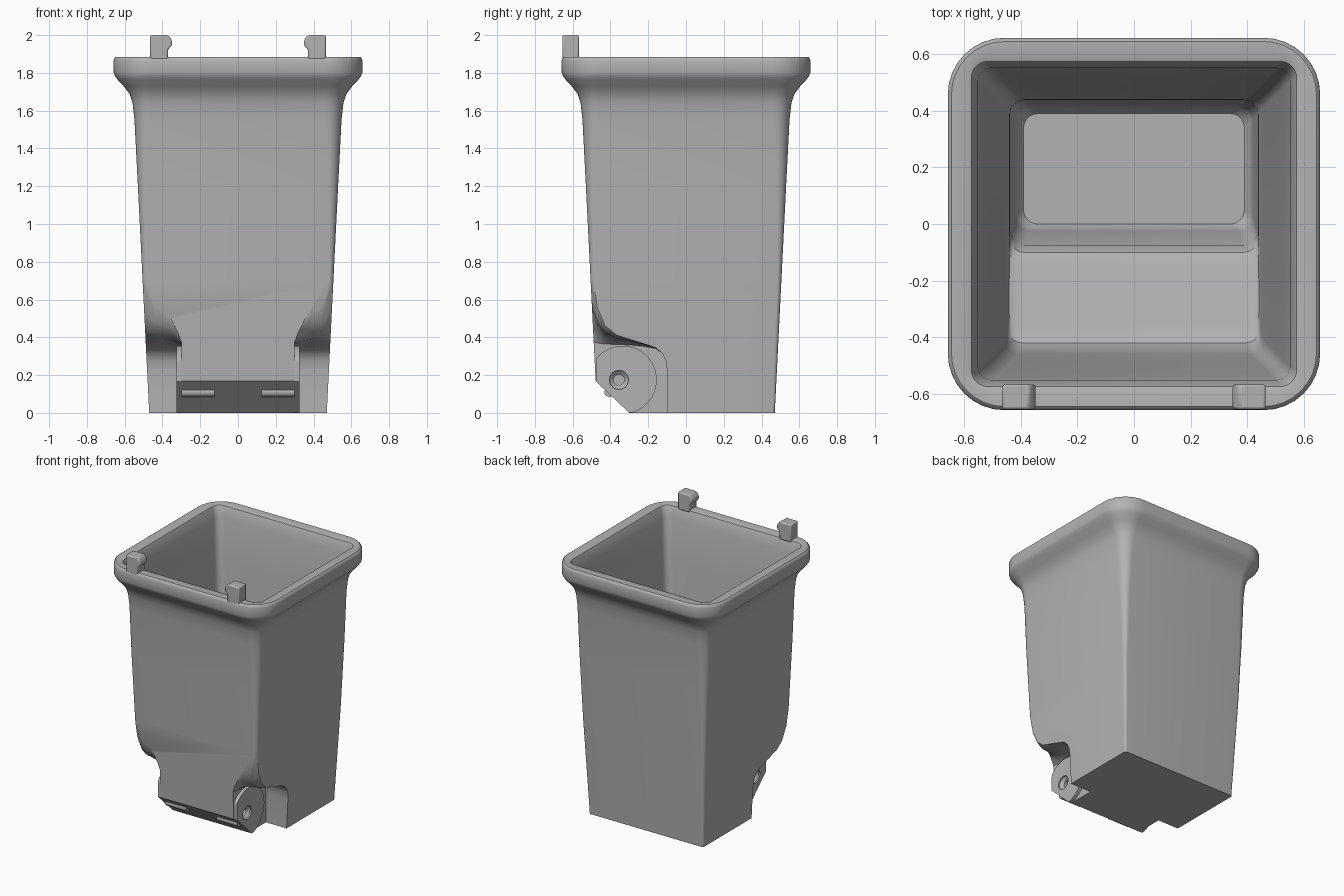
import bpy
import bmesh
from math import sin, cos, pi, radians

cube = bpy.data.objects.get("Cube")
if cube:
    bpy.data.objects.remove(cube, do_unlink=True)

grey = bpy.data.materials.new("mid grey plastic")
grey.use_nodes = True
grey.diffuse_color = (0.45, 0.45, 0.45, 1)
grey.node_tree.nodes["Principled BSDF"].inputs["Base Color"].default_value = grey.diffuse_color


def loft(name, rings):
    """Closed solid through rings of equal point count, capped at both ends."""
    bm = bmesh.new()
    loops = [[bm.verts.new(p) for p in ring] for ring in rings]
    n = len(rings[0])
    for a, b in zip(loops, loops[1:]):
        for i in range(n):
            j = (i + 1) % n
            bm.faces.new((a[i], a[j], b[j], b[i]))
    bm.faces.new(loops[0][::-1])
    bm.faces.new(loops[-1])
    bmesh.ops.recalc_face_normals(bm, faces=bm.faces[:])
    mesh = bpy.data.meshes.new(name)
    bm.to_mesh(mesh)
    bm.free()
    ob = bpy.data.objects.new(name, mesh)
    bpy.context.collection.objects.link(ob)
    mesh.materials.append(grey)
    return ob


def rounded_rect(z, half, r, front=None):
    """Horizontal rounded rectangle; front overrides the -y edge."""
    y0 = -half if front is None else front
    ring = []
    for k, (x, y) in enumerate([(half - r, half - r), (r - half, half - r),
                                (r - half, y0 + r), (half - r, y0 + r)]):
        for i in range(9):
            a = (k + i / 8) * pi / 2
            ring.append((x + r * cos(a), y + r * sin(a), z))
    return ring


def circle(x, y, z, r, n=40):
    return [(x, y + r * cos(2 * pi * i / n), z + r * sin(2 * pi * i / n)) for i in range(n)]


def activate(ob):
    bpy.ops.object.select_all(action='DESELECT')
    ob.select_set(True)
    bpy.context.view_layer.objects.active = ob


def combine(ob, other, operation):
    activate(ob)
    mod = ob.modifiers.new(operation.lower(), 'BOOLEAN')
    mod.operation = operation
    mod.solver = 'EXACT'
    mod.object = other
    bpy.ops.object.modifier_apply(modifier=mod.name)
    bpy.data.objects.remove(other, do_unlink=True)


# Tapered shell: up the outside, over the rim, down the inside to a stepped floor
outside = [(0, .47, .015), (.3, .485, .02), (.7, .505, .025), (1.2, .53, .05),
           (1.55, .548, .08), (1.64, .558, .09), (1.69, .575, .11),
           (1.73, .605, .14), (1.765, .638, .17), (1.785, .652, .19),
           (1.8, .658, .2), (1.865, .658, .2), (1.878, .654, .196), (1.885, .645, .187)]
inside = [(1.885, .59, .075), (1.88, .575, .06), (1.865, .568, .055),
          (1.8, .552, .05), (1.5, .525, .05), (1.0, .485, .05), (.7, .46, .05)]
floor = [(.58, .45, -.445), (.53, .445, -.42), (.505, .442, -.36), (.5, .44, -.15),
         (.48, .438, -.1), (.44, .436, -.075), (.15, .42, -.025),
         (.1, .41, -.015), (.075, .39, 0)]
rings = [rounded_rect(*s) for s in outside + inside]
rings += [rounded_rect(z, h, .05, front) for z, h, front in floor]
body = loft("bin_body", rings)

# Wheel wells: arched cut whose roof flares up towards the front corner
arch = [(-.1, -.05, 0), (-.1, .22, 0), (-.106, .275, 0), (-.125, .315, 0),
        (-.16, .34, .003), (-.22, .352, .008), (-.3, .36, .018), (-.37, .362, .03),
        (-.43, .365, .055), (-.47, .37, .1), (-.5, .38, .17), (-.53, .4, .24),
        (-.7, .4, .24), (-.7, -.05, 0)]
flare = [(.3, 0), (.325, .4), (.36, .8), (.4, 1), (.44, 1.1), (.465, 1.3), (.49, 1.7), (.52, 2.4)]
for s in (1, -1):
    well = loft("well_cutter", [[(s * x, y, z + w * f) for y, z, w in arch] for x, f in flare])
    combine(body, well, 'DIFFERENCE')

# Round wheel mounts on the inner walls of the wells
for s in (1, -1):
    mount = [[(x, max(y, -.476), max(z, .002)) for x, y, z in circle(s * d, -.335, .175, .18, 64)]
             for d in (.27, .325)]
    combine(body, loft("wheel_mount", mount), 'UNION')

# Slanted lower front edge
slant = [(-.6, -.1), (-.6, .283), (-.194, -.1)]
combine(body, loft("slant_cutter", [[(x, y, z) for y, z in slant] for x in (-.7, .7)]), 'DIFFERENCE')

# Countersunk axle holes
for s in (1, -1):
    hole = [circle(s * x, -.355, .175, r) for x, r in ((.35, .05), (.315, .05), (.295, .028), (.25, .028))]
    combine(body, loft("hole_cutter", hole), 'DIFFERENCE')

activate(body)
bpy.ops.object.shade_smooth_by_angle(angle=radians(35))

for s, side in ((1, "left"), (-1, "right")):
    # Short axle stubs set into the slanted edge
    stub = loft("axle_stub_" + side, [circle(s * x, -.407, .11, .025, 24) for x in (.125, .298)])
    # Lid hinge lugs with a rounded nub on the inner side
    outline = [(.37, 1.87), (.465, 1.87), (.465, 2), (.372, 2), (.358, 1.985),
               (.348, 1.965), (.35, 1.945), (.37, 1.925)]
    lug = loft("hinge_lug_" + side, [[(s * x, y, z) for x, z in outline] for y in (-.655, -.567)])
    bevel = lug.modifiers.new("soft_edges", 'BEVEL')
    bevel.width = .008
    bevel.segments = 2
    for ob in (stub, lug):
        activate(ob)
        bpy.ops.object.shade_smooth_by_angle(angle=radians(40))
